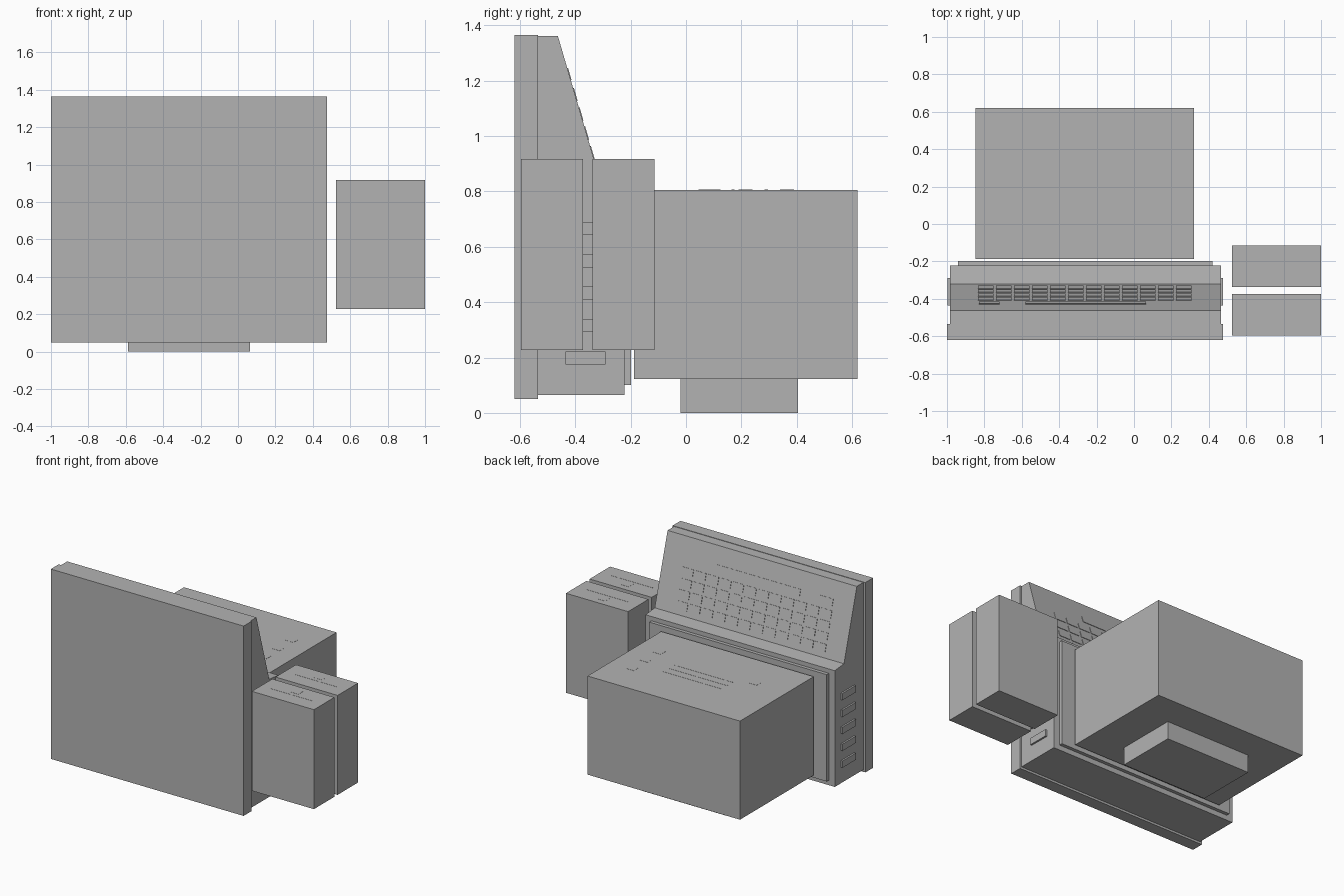
import bpy
import bmesh
from mathutils import Matrix, Vector

cube = bpy.data.objects.get("Cube")
if cube:
    bpy.data.objects.remove(cube, do_unlink=True)

# One plain grey for everything
grey = bpy.data.materials.new("plain_grey")
grey.use_nodes = True
colour = (0.45, 0.45, 0.45, 1)
grey.diffuse_color = colour
grey.node_tree.nodes["Principled BSDF"].inputs["Base Color"].default_value = colour


def finish(name, bm):
    bmesh.ops.recalc_face_normals(bm, faces=bm.faces)
    mesh = bpy.data.meshes.new(name)
    bm.to_mesh(mesh)
    bm.free()
    mesh.materials.append(grey)
    obj = bpy.data.objects.new(name, mesh)
    bpy.context.collection.objects.link(obj)
    return obj


def add_box(bm, x, y, z, frame=Matrix()):
    """Box from three (low, high) ranges, placed in a local frame."""
    centre = Vector([(a + b) / 2 for a, b in (x, y, z)])
    size = [b - a for a, b in (x, y, z)]
    matrix = frame @ Matrix.Translation(centre) @ Matrix.Diagonal((*size, 1))
    bmesh.ops.create_cube(bm, size=1, matrix=matrix)


def box(name, x, y, z):
    bm = bmesh.new()
    add_box(bm, x, y, z)
    return finish(name, bm)


# Monitor: flat front slab, sloped rear housing, back panel
LEFT, RIGHT = 0.465, -0.985
box("screen_slab", (-1, 0.477), (-0.62, -0.535), (0.05, 1.365))

slope_top = Vector((0, -0.463, 1.362))
slope_foot = Vector((0, -0.322, 0.88))
profile = [(-0.535, 0.065), (-0.535, 1.362), slope_top.yz, slope_foot.yz,
           (-0.222, 0.87), (-0.222, 0.065)]
bm = bmesh.new()
side = bm.faces.new([bm.verts.new((RIGHT, y, z)) for y, z in profile])
swept = bmesh.ops.extrude_face_region(bm, geom=[side], use_keep_orig=True)
bmesh.ops.translate(bm, vec=(LEFT - RIGHT, 0, 0),
                    verts=[g for g in swept["geom"] if isinstance(g, bmesh.types.BMVert)])
finish("rear_housing", bm)
box("back_panel", (-0.94, 0.42), (-0.222, -0.198), (0.10, 0.84))

# Vent plates on the slope: local y runs down the slope, local z points outward
down = (slope_foot - slope_top).normalized()
out = Vector((1, 0, 0)).cross(down)
if out.y < 0:
    out = -out
frame = Matrix((Vector((1, 0, 0)), down, out)).transposed().to_4x4()
frame.translation = slope_top
length = (slope_foot - slope_top).length
bm = bmesh.new()
for row in range(4):
    for col in range(12):
        x = -0.834 + 0.0963 * col
        t = 0.39 + 0.145 * row
        add_box(bm, (x, x + 0.082), (t * length, (t + 0.1) * length),
                (-0.003, 0.003), frame)
finish("slope_vents", bm)

bm = bmesh.new()
for x in ((-0.58, 0.065), (-0.83, -0.72)):
    add_box(bm, x, (0.24 * length, 0.33 * length), (-0.003, 0.003), frame)
finish("slope_labels", bm)

# Side grips, five on each side of the housing
bm = bmesh.new()
for x in ((-0.997, RIGHT + 0.01), (LEFT - 0.01, 0.477)):
    for i in range(5):
        z = 0.175 + 0.117 * i
        add_box(bm, x, (-0.435, -0.29), (z, z + 0.047))
finish("side_grips", bm)

# Large rear case on its foot
CASE_TOP = 0.806
box("rear_case", (-0.848, 0.321), (-0.187, 0.62), (0.123, CASE_TOP))
box("case_foot", (-0.588, 0.065), (-0.02, 0.405), (0, 0.123))

# Thin marks on the case top
bm = bmesh.new()
for x, y in ((0.157, 0.07), (0.157, 0.215), (0.157, 0.365), (-0.6, 0.1)):
    add_box(bm, (x - 0.03, x + 0.03), (y - 0.025, y + 0.025), (CASE_TOP - 0.002, CASE_TOP + 0.001))
for y in (0.17, 0.23, 0.29):
    add_box(bm, (-0.48, -0.03), (y - 0.006, y + 0.006), (CASE_TOP - 0.002, CASE_TOP + 0.001))
finish("case_marks", bm)

# Two side boxes, each with a slot and a small key on top
TOP = 0.917
for name, y in (("front", -0.597), ("back", -0.338)):
    box(name + "_side_box", (0.524, 1), (y, y + 0.224), (0.228, TOP))
    bm = bmesh.new()
    add_box(bm, (0.6, 0.92), (y + 0.1, y + 0.106), (TOP - 0.002, TOP + 0.001))
    add_box(bm, (0.73, 0.79), (y + 0.13, y + 0.18), (TOP - 0.002, TOP + 0.001))
    finish(name + "_side_box_marks", bm)
